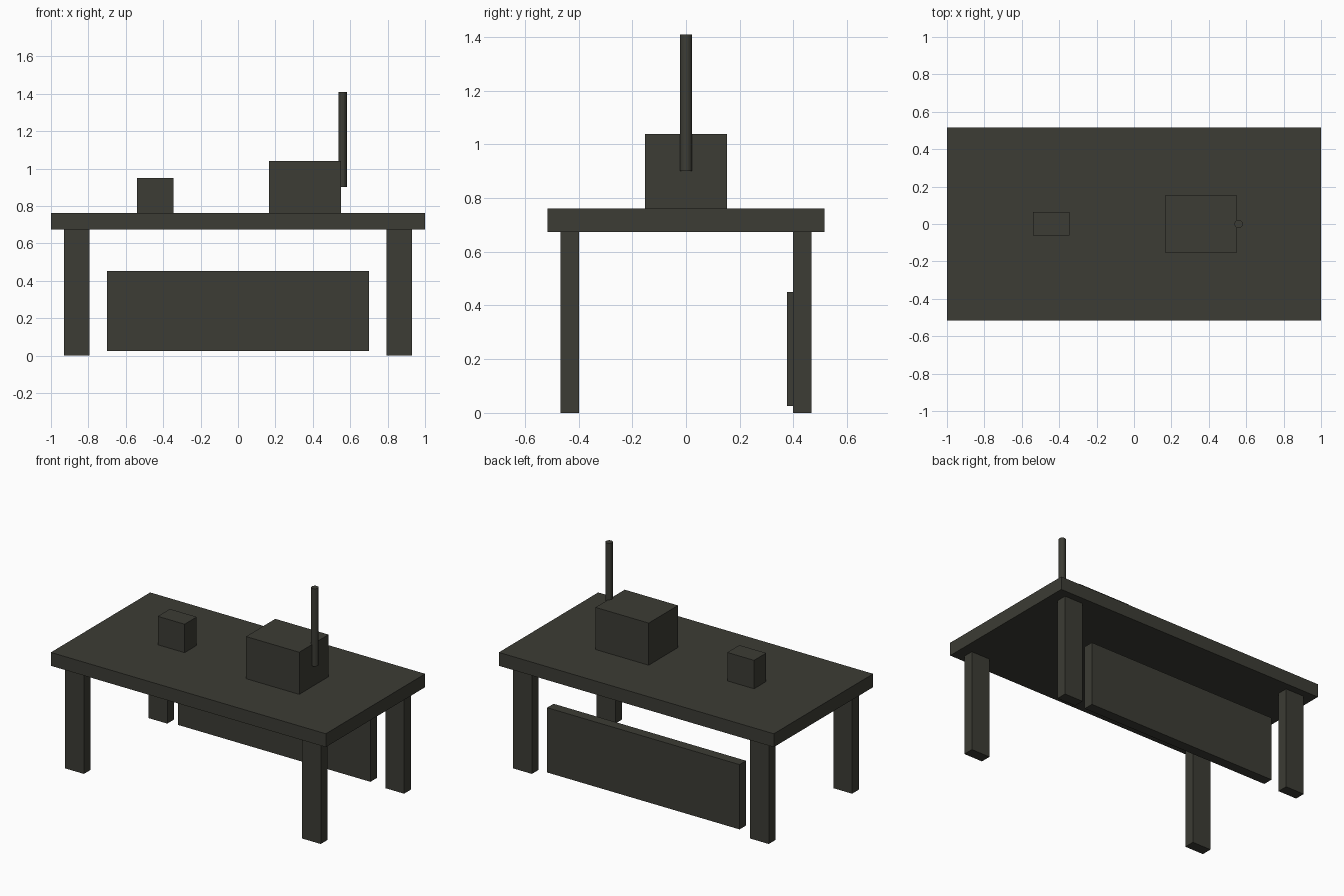
import bpy

if "Cube" in bpy.data.objects:
    bpy.data.objects.remove(bpy.data.objects["Cube"])

# One dark charcoal colour for everything
charcoal = bpy.data.materials.new("dark_charcoal")
charcoal.diffuse_color = (0.045, 0.045, 0.035, 1.0)
charcoal.use_nodes = True
charcoal.node_tree.nodes["Principled BSDF"].inputs["Base Color"].default_value = charcoal.diffuse_color


def box(name, x, y, z):
    """Axis-aligned box from (min, max) ranges."""
    bpy.ops.mesh.primitive_cube_add(size=1)
    ob = bpy.context.object
    ob.name = name
    ob.location = [(r[0] + r[1]) / 2 for r in (x, y, z)]
    ob.scale = [r[1] - r[0] for r in (x, y, z)]
    bpy.ops.object.transform_apply(location=False, rotation=False, scale=True)
    ob.data.materials.append(charcoal)
    return ob


# Table top
box("table_top", (-1, 1), (-0.516, 0.516), (0.674, 0.762))

# Four legs
for sx, side in ((-1, "left"), (1, "right")):
    for sy, end in ((-1, "front"), (1, "back")):
        box(f"{end}_{side}_leg",
            sorted((sx * 0.793, sx * 0.93)),
            sorted((sy * 0.398, sy * 0.468)),
            (0, 0.674))

# Modesty panel between the back legs
box("back_panel", (-0.70, 0.70), (0.376, 0.443), (0.025, 0.451))

# Boxes standing on the top
box("small_box", (-0.54, -0.345), (-0.062, 0.064), (0.762, 0.949))
box("large_box", (0.165, 0.552), (-0.152, 0.152), (0.762, 1.039))

# Upright rod at the side of the large box
bpy.ops.mesh.primitive_cylinder_add(vertices=16, radius=0.0225, depth=0.51,
                                    location=(0.559, 0, 1.155))
rod = bpy.context.object
rod.name = "upright_rod"
rod.data.materials.append(charcoal)
